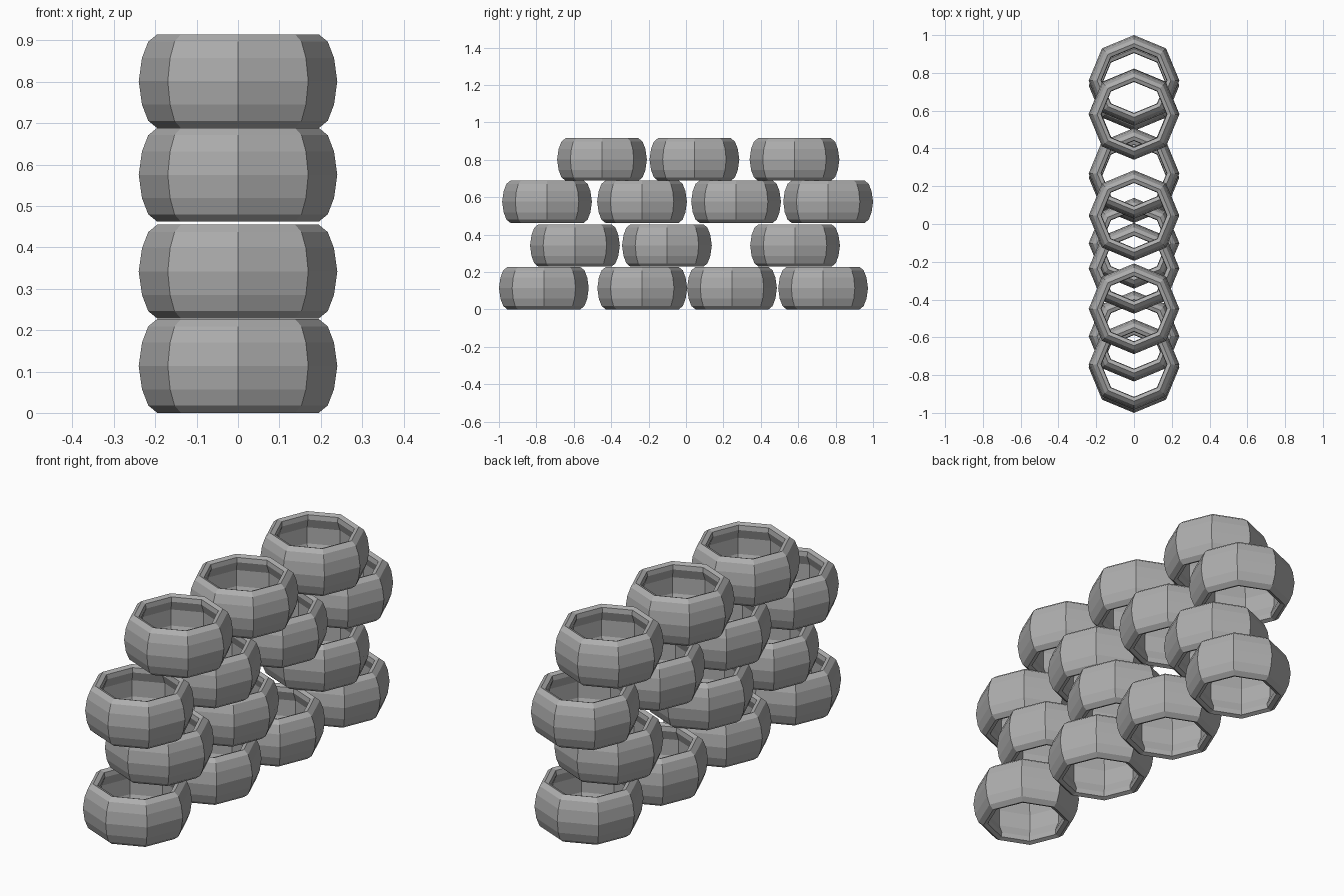
import bpy, bmesh, math
from mathutils import Matrix

if "Cube" in bpy.data.objects:
    bpy.data.objects.remove(bpy.data.objects["Cube"])

mat = bpy.data.materials.new("plain grey")
mat.diffuse_color = (0.42, 0.42, 0.42, 1)
mat.use_nodes = True
mat.node_tree.nodes["Principled BSDF"].inputs["Base Color"].default_value = mat.diffuse_color

H = 0.227
# Lower half of the tyre cross-section (radius, height), inner wall to tread
half = [(0.19, 0.075), (0.172, 0.03), (0.175, 0.008), (0.195, 0.0),
        (0.217, 0.018), (0.232, 0.057)]
profile = half + [(0.24, H / 2)] + [(r, H - z) for r, z in reversed(half)]

# One octagonal tyre
bm = bmesh.new()
rings = []
for i in range(8):
    a = i * math.pi / 4
    rings.append([bm.verts.new((r * math.cos(a), r * math.sin(a), z)) for r, z in profile])
n = len(profile)
for i in range(8):
    p, q = rings[i], rings[(i + 1) % 8]
    for j in range(n):
        k = (j + 1) % n
        bm.faces.new((p[j], q[j], q[k], p[k]))
bmesh.ops.recalc_face_normals(bm, faces=bm.faces[:])
mesh = bpy.data.meshes.new("tyre")
bm.to_mesh(mesh)
bm.free()
mesh.materials.append(mat)

# Rows of the stack: base height, tyre centres along y
rows = [
    (0.0, (-0.76, -0.234, 0.246, 0.733)),
    (0.228, (-0.594, -0.102, 0.583)),
    (0.462, (-0.743, -0.235, 0.268, 0.76)),
    (0.688, (-0.449, 0.045, 0.58)),
]
for r, (z, ys) in enumerate(rows):
    for c, y in enumerate(ys):
        ob = bpy.data.objects.new(f"tyre_row{r + 1}_{c + 1}", mesh)
        ob.location = (0, y, z)
        bpy.context.collection.objects.link(ob)
